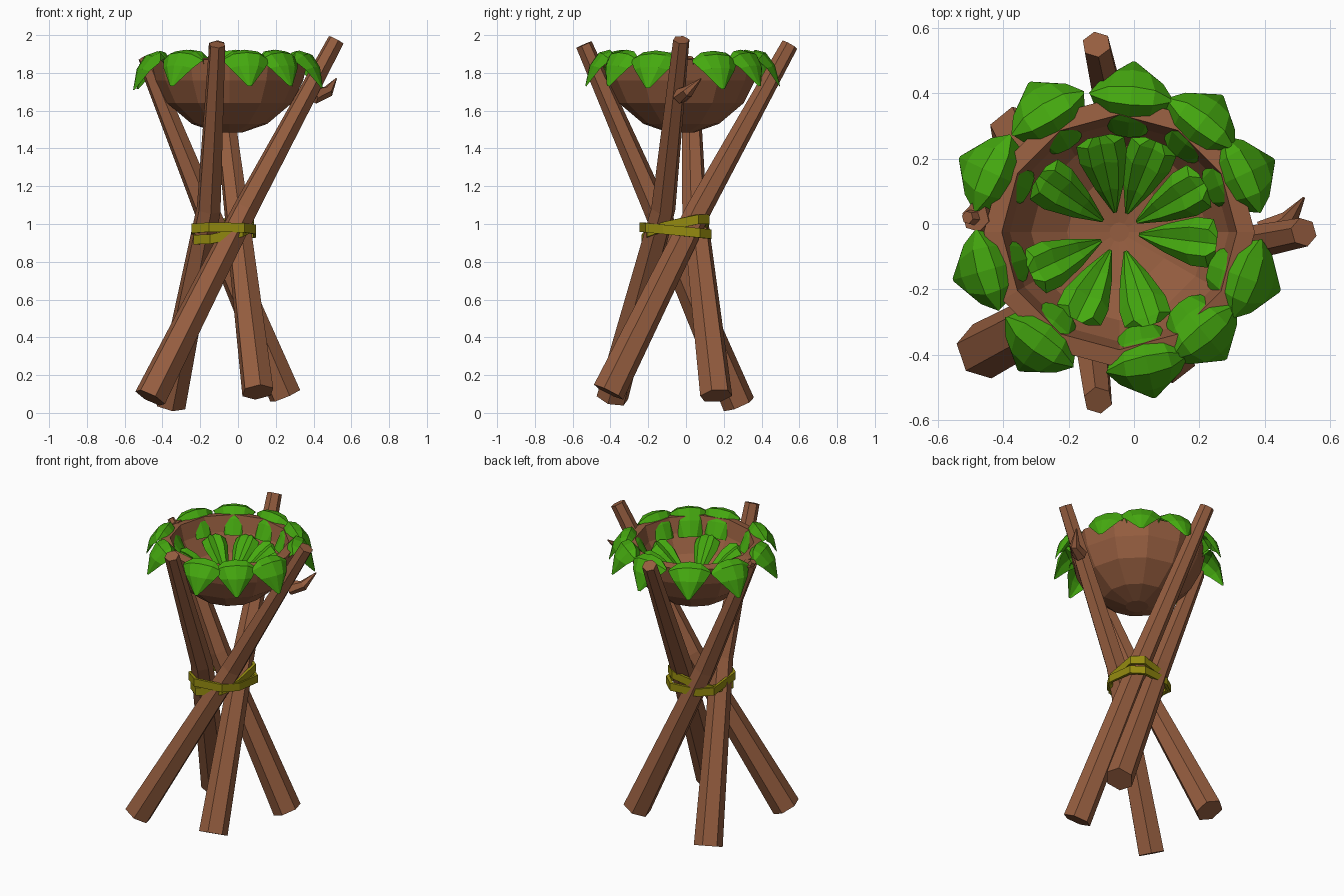
import bpy, bmesh, math
from mathutils import Vector

if "Cube" in bpy.data.objects:
    bpy.data.objects.remove(bpy.data.objects["Cube"])

CX, CY = -0.045, -0.025   # bowl centre


def material(name, rgb):
    m = bpy.data.materials.new(name)
    m.diffuse_color = (*rgb, 1)
    m.use_nodes = True
    m.node_tree.nodes["Principled BSDF"].inputs["Base Color"].default_value = m.diffuse_color
    return m


WOOD = material("wood", (0.30, 0.11, 0.05))
LEAF = material("leaf", (0.06, 0.40, 0.005))
ROPE = material("rope", (0.30, 0.26, 0.005))


def build(name, rings, mat, closed=True, caps=True, loop=False):
    """Skin a list of vertex rings with flat faces."""
    bm = bmesh.new()
    vs = [[bm.verts.new(p) for p in r] for r in rings]
    n = len(vs[0])
    for k in range(len(vs) if loop else len(vs) - 1):
        a, b = vs[k], vs[(k + 1) % len(vs)]
        for i in range(n if closed else n - 1):
            j = (i + 1) % n
            bm.faces.new((a[i], a[j], b[j], b[i]))
    if caps:
        bm.faces.new(vs[0][::-1])
        bm.faces.new(vs[-1])
    if closed:
        bmesh.ops.recalc_face_normals(bm, faces=bm.faces)
    me = bpy.data.meshes.new(name)
    bm.to_mesh(me)
    bm.free()
    me.materials.append(mat)
    ob = bpy.data.objects.new(name, me)
    bpy.context.collection.objects.link(ob)
    return ob


def tube(name, pts, radii, mat, sides=6):
    pts = [Vector(p) for p in pts]
    rings = []
    for k, p in enumerate(pts):
        d = (pts[min(k + 1, len(pts) - 1)] - pts[max(k - 1, 0)]).normalized()
        u = d.cross(Vector((0.3, 1, 0))).normalized()
        v = d.cross(u)
        rings.append([p + radii[k] * (math.cos(t) * u + math.sin(t) * v)
                      for t in (math.tau * i / sides for i in range(sides))])
    return build(name, rings, mat)


# Four crossing poles: bottom, bend, top
poles = {
    "right_pole": ((-0.465, -0.39, 0.08), (0.04, -0.12, 1.08), (0.52, -0.025, 1.975)),
    "front_pole": ((-0.36, 0.28, 0.045), (-0.155, -0.16, 1.08), (-0.11, -0.54, 1.95)),
    "left_pole": ((0.25, 0.16, 0.09), (-0.17, 0.045, 1.08), (-0.485, 0.02, 1.86)),
    "back_pole": ((0.105, -0.41, 0.11), (-0.01, 0.07, 1.08), (-0.115, 0.55, 1.95)),
}
for name, pts in poles.items():
    tube(name, pts, (0.088, 0.067, 0.045), WOOD)

# Small twigs
tube("right_twig", ((0.40, -0.03, 1.68), (0.475, 0.01, 1.70), (0.52, 0.08, 1.77)),
     (0.045, 0.032, 0.004), WOOD)
tube("left_twig", ((-0.46, 0.02, 1.80), (-0.51, 0.02, 1.88)), (0.035, 0.02), WOOD)


# Rope bands wound round the crossing
def band(name, z, tilt_x, tilt_y, grow):
    outline = [(-0.24, -0.17), (-0.15, -0.24), (0.03, -0.21), (0.09, -0.12),
               (0.09, 0.07), (0.02, 0.13), (-0.16, 0.11), (-0.24, 0.05)]
    rings = []
    for x, y in outline:
        dx, dy = x + 0.075, y + 0.055
        zz = z + tilt_x * dx + tilt_y * dy
        rings.append([(-0.075 + dx * s, -0.055 + dy * s, zz + h)
                      for s, h in ((grow, -0.025), (grow, 0.025),
                                   (grow - 0.1, 0.025), (grow - 0.1, -0.025))])
    build(name, rings, ROPE, caps=False, loop=True)


band("rope_level", 0.965, 0.0, -0.1, 1.03)
band("rope_tilted", 0.97, 0.18, 0.2, 0.97)

# Thick-walled wooden bowl, 12 sides
profile = [(0.07, 1.485), (0.20, 1.53), (0.33, 1.64), (0.39, 1.76), (0.415, 1.87),
           (0.36, 1.88), (0.335, 1.78), (0.27, 1.67), (0.16, 1.60), (0.03, 1.575)]
build("bowl", [[(CX + r * math.cos(math.tau * i / 12), CY + r * math.sin(math.tau * i / 12), z)
                for i in range(12)] for r, z in profile], WOOD)


# Pleated leaves that follow an arching spine of (radius, height, half width)
def leaf(name, angle, spine, pleat, scale=1.0, drop=0.0):
    a = math.radians(angle)
    out, side = Vector((math.cos(a), math.sin(a), 0)), Vector((-math.sin(a), math.cos(a), 0))
    rows = []
    for k, (r, z, w) in enumerate(spine):
        p, q = spine[max(k - 1, 0)], spine[min(k + 1, len(spine) - 1)]
        t = Vector((q[0] - p[0], q[1] - p[1])).normalized()
        nrm = out * -t.y + Vector((0, 0, t.x))
        row = []
        for s, dip in zip((-1, -0.55, 0, 0.55, 1), pleat):
            row.append(Vector((CX, CY, z - drop * k)) + out * r * scale
                       + side * s * w - nrm * dip * w)
        rows.append(row)
    build(name, rows, LEAF, closed=False, caps=False)


outer = [(0.29, 1.77, 0.07), (0.335, 1.86, 0.105), (0.39, 1.925, 0.125),
         (0.45, 1.91, 0.13), (0.50, 1.84, 0.095), (0.525, 1.73, 0.01)]
for i, (ang, sc, dr) in enumerate([(85, 1.0, 0), (53, 1.0, 0), (25, 1.0, 0.003), (-20, 1.0, 0.002),
                                   (-50, 0.97, 0), (-78, 0.99, 0), (-126, 1.0, 0),
                                   (-164, 1.01, 0.004), (155, 1.03, 0.003), (121, 1.02, 0)]):
    leaf(f"rim_leaf_{i + 1}", ang, outer, (0.42, 0.1, 0.02, 0.1, 0.42), sc, dr)

inner = [(0.06, 1.60, 0.006), (0.13, 1.68, 0.045), (0.21, 1.75, 0.075),
         (0.27, 1.785, 0.075), (0.30, 1.785, 0.035)]
for i, ang in enumerate((68, 102, 145, -155, -116, -72, -7, 30)):
    leaf(f"inner_leaf_{i + 1}", ang, inner, (0.45, 0.0, 0.2, 0.0, 0.45))
